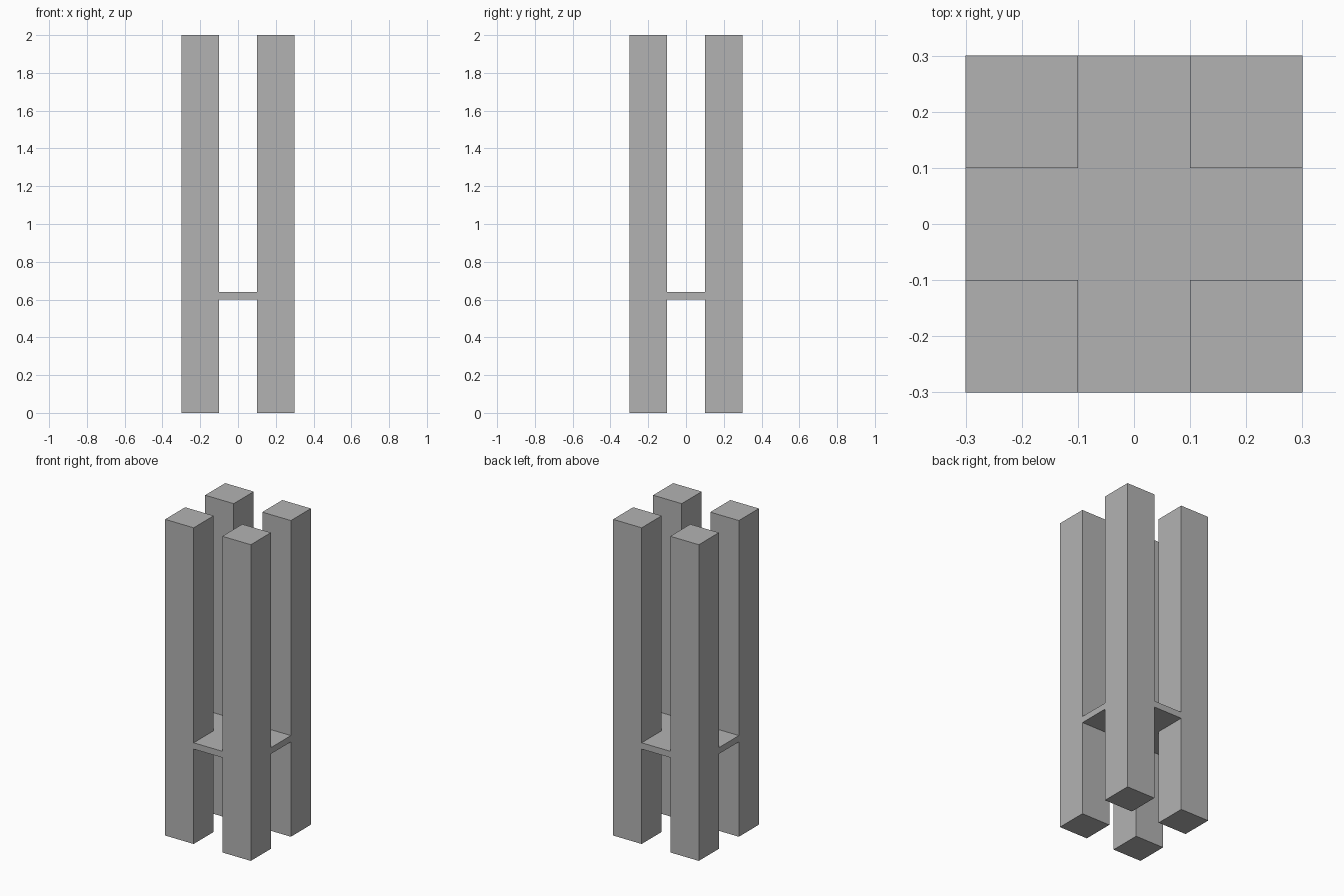
import bpy

cube = bpy.data.objects.get("Cube")
if cube:
    bpy.data.objects.remove(cube, do_unlink=True)

WIDTH, HEIGHT, POST = 0.6, 2.0, 0.2
SHELF_BOTTOM, SHELF_THICKNESS = 0.6, 0.04

# Single grey material
grey = bpy.data.materials.new("plain_grey")
grey.use_nodes = True
colour = (0.45, 0.45, 0.45, 1)
grey.diffuse_color = colour
grey.node_tree.nodes["Principled BSDF"].inputs["Base Color"].default_value = colour


def box(name, size, centre):
    bpy.ops.mesh.primitive_cube_add(size=1, location=centre)
    obj = bpy.context.object
    obj.name = name
    obj.scale = size
    bpy.ops.object.transform_apply(location=False, rotation=False, scale=True)
    obj.data.materials.append(grey)
    return obj


# Four corner posts
offset = (WIDTH - POST) / 2
for depth_name, y in (("front", -1), ("back", 1)):
    for side_name, x in (("right", -1), ("left", 1)):
        box(f"{depth_name}_{side_name}_post", (POST, POST, HEIGHT),
            (x * offset, y * offset, HEIGHT / 2))

# Thin shelf, flush with the outer faces of the posts
box("shelf", (WIDTH, WIDTH, SHELF_THICKNESS),
    (0, 0, SHELF_BOTTOM + SHELF_THICKNESS / 2))
